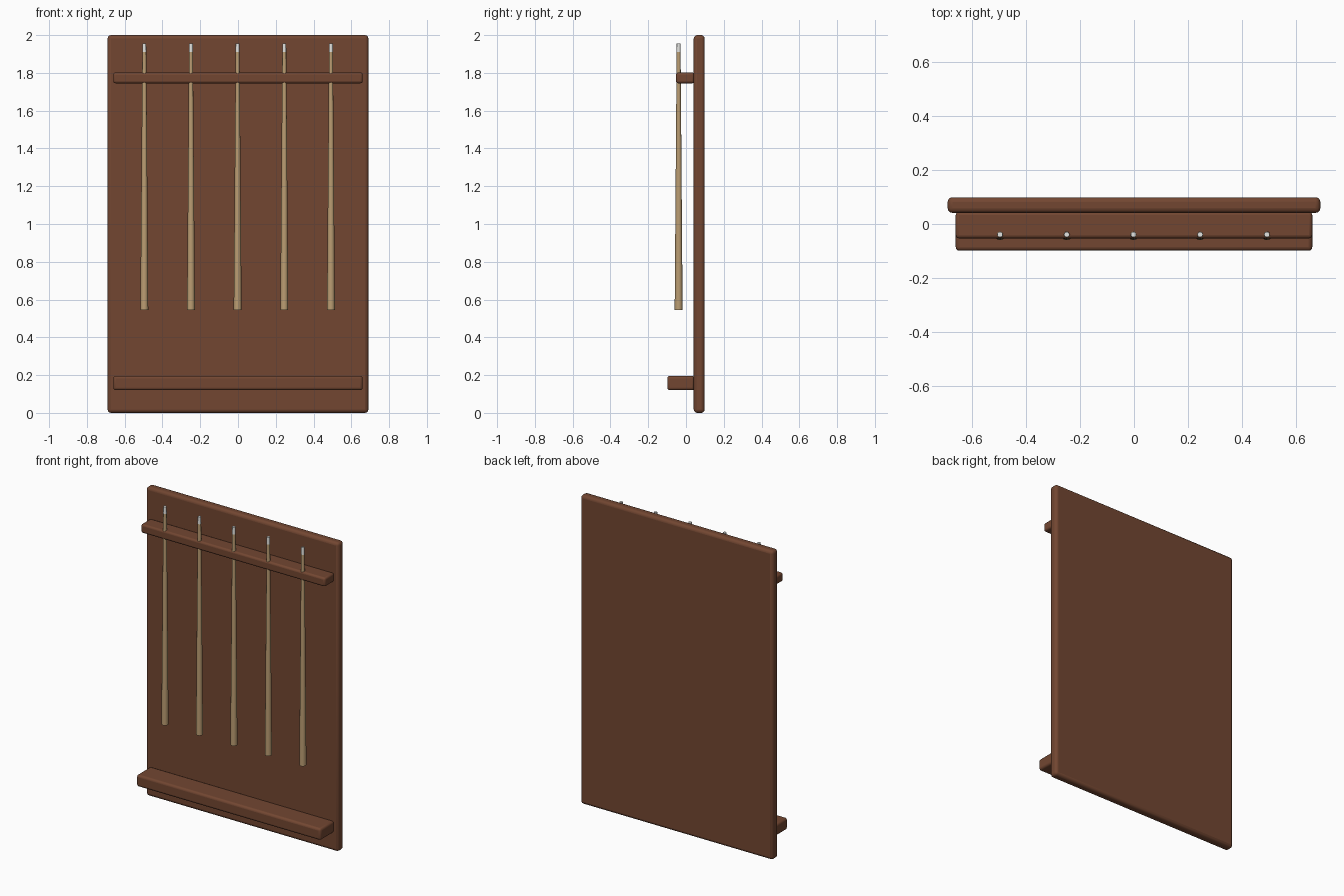
import bpy
import bmesh
from math import radians

cube = bpy.data.objects.get("Cube")
if cube:
    bpy.data.objects.remove(cube, do_unlink=True)


def material(name, color):
    mat = bpy.data.materials.new(name)
    mat.use_nodes = True
    mat.diffuse_color = (*color, 1)
    mat.node_tree.nodes["Principled BSDF"].inputs["Base Color"].default_value = (*color, 1)
    return mat


brown = material("dark wood", (0.17, 0.062, 0.031))
tan = material("pale wood", (0.50, 0.34, 0.17))
white = material("ferrule white", (0.78, 0.78, 0.75))


def finish(name, bm, mat):
    mesh = bpy.data.meshes.new(name)
    bm.to_mesh(mesh)
    bm.free()
    mesh.materials.append(mat)
    obj = bpy.data.objects.new(name, mesh)
    bpy.context.collection.objects.link(obj)
    return obj


def smooth(obj, angle):
    bpy.ops.object.select_all(action="DESELECT")
    obj.select_set(True)
    bpy.context.view_layer.objects.active = obj
    bpy.ops.object.shade_smooth_by_angle(angle=radians(angle))


def plank(name, half_width, y0, y1, z0, z1, bevel):
    """Rounded wooden board between the given limits."""
    bm = bmesh.new()
    bmesh.ops.create_cube(bm, size=1)
    for v in bm.verts:
        v.co.x *= 2 * half_width
        v.co.y = y0 if v.co.y < 0 else y1
        v.co.z = z0 if v.co.z < 0 else z1
    obj = finish(name, bm, brown)
    mod = obj.modifiers.new("rounded edges", "BEVEL")
    mod.width = bevel
    mod.segments = 3
    smooth(obj, 35)


def rod(name, x, z0, z1, r0, r1, mat):
    """Tapered upright rod."""
    bm = bmesh.new()
    bmesh.ops.create_cone(bm, cap_ends=True, segments=12,
                          radius1=r0, radius2=r1, depth=z1 - z0)
    obj = finish(name, bm, mat)
    obj.location = (x, -0.039, (z0 + z1) / 2)
    smooth(obj, 40)


# Back board, lower shelf and upper rail
plank("back_board", 0.69, 0.041, 0.099, 0, 2, 0.018)
plank("lower_shelf", 0.66, -0.099, 0.045, 0.12, 0.196, 0.014)
plank("upper_rail", 0.66, -0.053, 0.045, 1.745, 1.802, 0.012)

# Row of tapered sticks with pale tips
for i in range(5):
    x = (i - 2) * 0.247 - 0.002
    rod(f"stick_{i + 1}", x, 0.545, 1.91, 0.021, 0.0105, tan)
    rod(f"stick_tip_{i + 1}", x, 1.91, 1.956, 0.0108, 0.0100, white)
